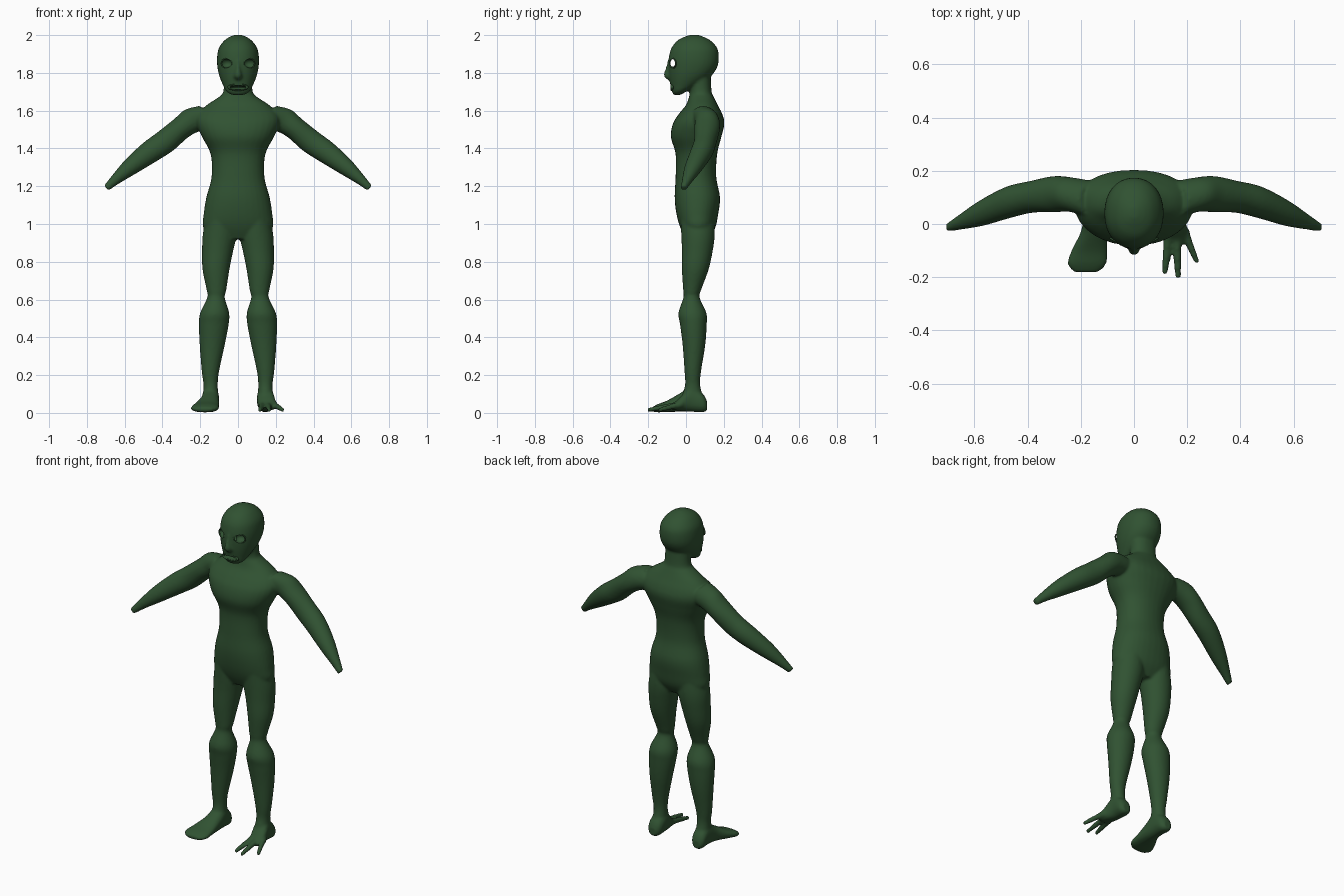
import bpy, bmesh, math
from mathutils import Vector

cube = bpy.data.objects.get("Cube")
if cube:
    bpy.data.objects.remove(cube)

skin = bpy.data.materials.new("dark green skin")
skin.use_nodes = True
GREEN = (0.03, 0.085, 0.032, 1)
skin.diffuse_color = GREEN
bsdf = next(n for n in skin.node_tree.nodes if n.type == 'BSDF_PRINCIPLED')
bsdf.inputs["Base Color"].default_value = GREEN
bsdf.inputs["Roughness"].default_value = 0.7


def smooth_rows(rows, steps=5):
    """Catmull-Rom interpolation of station rows."""
    rows = [Vector(r) for r in rows]
    out = []
    for i in range(len(rows) - 1):
        p0, p1 = rows[max(i - 1, 0)], rows[i]
        p2, p3 = rows[i + 1], rows[min(i + 2, len(rows) - 1)]
        for k in range(steps):
            t = k / steps
            out.append(0.5 * (2 * p1 + (p2 - p0) * t + (2 * p0 - 5 * p1 + 4 * p2 - p3) * t * t
                              + (3 * p1 - p0 - 3 * p2 + p3) * t ** 3))
    return out + [rows[-1]]


def skin_rings(bm, rings):
    """Bridge rings of points into a closed tube."""
    loops = [[bm.verts.new(p) for p in ring] for ring in rings]
    n = len(loops[0])
    for a, b in zip(loops, loops[1:]):
        for i in range(n):
            j = (i + 1) % n
            bm.faces.new((a[i], a[j], b[j], b[i]))
    bm.faces.new(loops[0])
    bm.faces.new(loops[-1])


def oval(power, n=32):
    for i in range(n):
        a = 2 * math.pi * i / n
        c, s = math.cos(a), math.sin(a)
        yield (math.copysign(abs(c) ** (2 / power), c),
               math.copysign(abs(s) ** (2 / power), s))


def loft(bm, rows, axis='z', side=1, power=2.0):
    """Rows are (position, x low, x high, other low, other high)."""
    rings = []
    for t, x0, x1, o0, o1 in smooth_rows(rows):
        ring = []
        for c, s in oval(power):
            x = side * ((x0 + x1) / 2 + c * (x1 - x0) / 2)
            o = (o0 + o1) / 2 + s * (o1 - o0) / 2
            ring.append((x, o, t) if axis == 'z' else (x, t, o))
        rings.append(ring)
    skin_rings(bm, rings)


def centred(rows):
    return [(z, -w, w, f, b) for z, w, f, b in rows]


# Profiles: (height, half width, front, back)
TORSO = [(.92, .12, .0, .12), (.98, .183, -.03, .155), (1.05, .182, -.05, .17),
         (1.14, .168, -.06, .18), (1.25, .14, -.055, .16), (1.37, .145, -.055, .165),
         (1.46, .19, -.08, .187), (1.53, .22, -.07, .203), (1.58, .215, -.04, .193),
         (1.63, .165, 0, .168), (1.67, .105, .015, .148), (1.70, .078, .02, .136),
         (1.79, .075, .02, .13)]
HEAD = [(1.683, .03, -.066, -.03), (1.70, .06, -.074, .0), (1.73, .077, -.082, .06),
        (1.78, .098, -.09, .13), (1.83, .109, -.093, .165), (1.88, .111, -.091, .174),
        (1.93, .102, -.078, .166), (1.97, .074, -.047, .132), (1.992, .042, -.005, .09),
        (2.002, .012, .025, .06)]
NOSE = [(1.765, .012, -.102, -.06), (1.78, .023, -.115, -.06), (1.795, .02, -.118, -.06),
        (1.83, .012, -.107, -.06), (1.87, .012, -.095, -.06)]
LEG = [(1.03, .01, .17, -.03, .15), (.94, .008, .187, -.025, .152), (.86, .025, .19, -.022, .142),
       (.76, .045, .188, -.022, .12), (.65, .062, .166, -.015, .08), (.61, .07, .163, -.014, .072),
       (.53, .047, .2, -.04, .108), (.47, .049, .207, -.032, .11), (.36, .07, .203, -.018, .102),
       (.22, .1, .192, -.008, .08), (.15, .107, .183, -.005, .075), (.08, .105, .185, -.02, .09),
       (.02, .12, .175, 0, .1)]
# Arm: (x, y, z, radius across, radius in depth)
ARM = [(.15, .09, 1.565, .08, .07), (.235, .11, 1.55, .072, .065), (.3, .112, 1.508, .061, .068),
       (.385, .102, 1.437, .064, .06), (.47, .082, 1.378, .06, .06), (.57, .042, 1.302, .046, .049),
       (.65, .008, 1.234, .028, .029), (.697, -.012, 1.19, .019, .016)]
# Feet run from heel to toe
HEEL = [(.112, .125, .17, .012, .06), (.09, .105, .187, .004, .1), (.03, .1, .19, .006, .14)]
BROAD = [(-.03, .1, .2, .006, .105), (-.1, .1, .235, .005, .065),
         (-.15, .104, .25, .003, .046), (-.182, .135, .225, .008, .028)]
CLAWED = [(-.02, .105, .2, .01, .095), (-.06, .12, .205, .015, .055), (-.075, .14, .19, .02, .04)]

bm = bmesh.new()
loft(bm, centred(TORSO), power=2.2)
loft(bm, centred(HEAD), power=2.15)
loft(bm, centred(NOSE))

for side in (1, -1):
    loft(bm, LEG, side=side)
    rings = []
    for x, y, z, ra, rd in smooth_rows(ARM):
        rings.append([(side * (x + .65 * c * ra), y + s * rd, z + .76 * c * ra)
                      for c, s in oval(2.0)])
    skin_rings(bm, rings)

loft(bm, HEEL + BROAD, 'y', side=-1, power=2.3)
loft(bm, HEEL + CLAWED, 'y', power=2.3)
# Three claw toes: (root x, tip x, tip y)
for root, tip, end in ((.13, .115, -.19), (.16, .165, -.203), (.185, .237, -.145)):
    toe = []
    for k, (r, z) in enumerate(((.022, .045), (.016, .036), (.014, .026), (.011, .015))):
        f = k / 3
        x, y = root + (tip - root) * f, -.02 + (end + .02) * f
        toe.append((y, x - r, x + r, z - r, z + r))
    loft(bm, toe, 'y')

bmesh.ops.recalc_face_normals(bm, faces=bm.faces)
mesh = bpy.data.meshes.new("body")
bm.to_mesh(mesh)
bm.free()
body = bpy.data.objects.new("body", mesh)
bpy.context.collection.objects.link(body)
mesh.materials.append(skin)

# Fuse the parts into one continuous skin
remesh = body.modifiers.new("fuse", 'REMESH')
remesh.mode = 'VOXEL'
remesh.voxel_size = 0.008
remesh.use_smooth_shade = True
relax = body.modifiers.new("relax", 'SMOOTH')
relax.factor = 0.5
relax.iterations = 4


def cut(name, loc, size):
    """Subtract a hidden ellipsoid from the body."""
    bpy.ops.mesh.primitive_uv_sphere_add(segments=32, ring_count=16, location=loc)
    ob = bpy.context.object
    ob.name, ob.scale = name, size
    ob.data.materials.append(skin)
    ob.hide_render = True
    ob.hide_set(True)
    mod = body.modifiers.new(name, 'BOOLEAN')
    mod.operation, mod.solver, mod.object = 'DIFFERENCE', 'EXACT', ob


def ring(name, loc, size, turn, thick):
    """Rounded rim facing forward."""
    bpy.ops.mesh.primitive_torus_add(major_segments=32, minor_segments=10, major_radius=1,
                                     minor_radius=thick, location=loc,
                                     rotation=(math.pi / 2, 0, turn))
    ob = bpy.context.object
    ob.name, ob.scale = name, size
    ob.data.materials.append(skin)
    bpy.ops.object.shade_smooth()


# Eye openings with lids
for side, label in ((1, "left"), (-1, "right")):
    cut(label + "_eye_cutter", (side * .06, -.068, 1.85), (.031, .032, .024))
    ring(label + "_eyelid", (side * .059, -.07, 1.85), (.033, .026, .03), side * .5, .13)
cut("eye_tunnel_cutter", (0, -.07, 1.853), (.11, .013, .022))

# Open mouth with lips
cut("mouth_cutter", (0, -.085, 1.722), (.05, .045, .011))
ring("lips", (0, -.074, 1.724), (.048, .017, .05), 0, .16)
